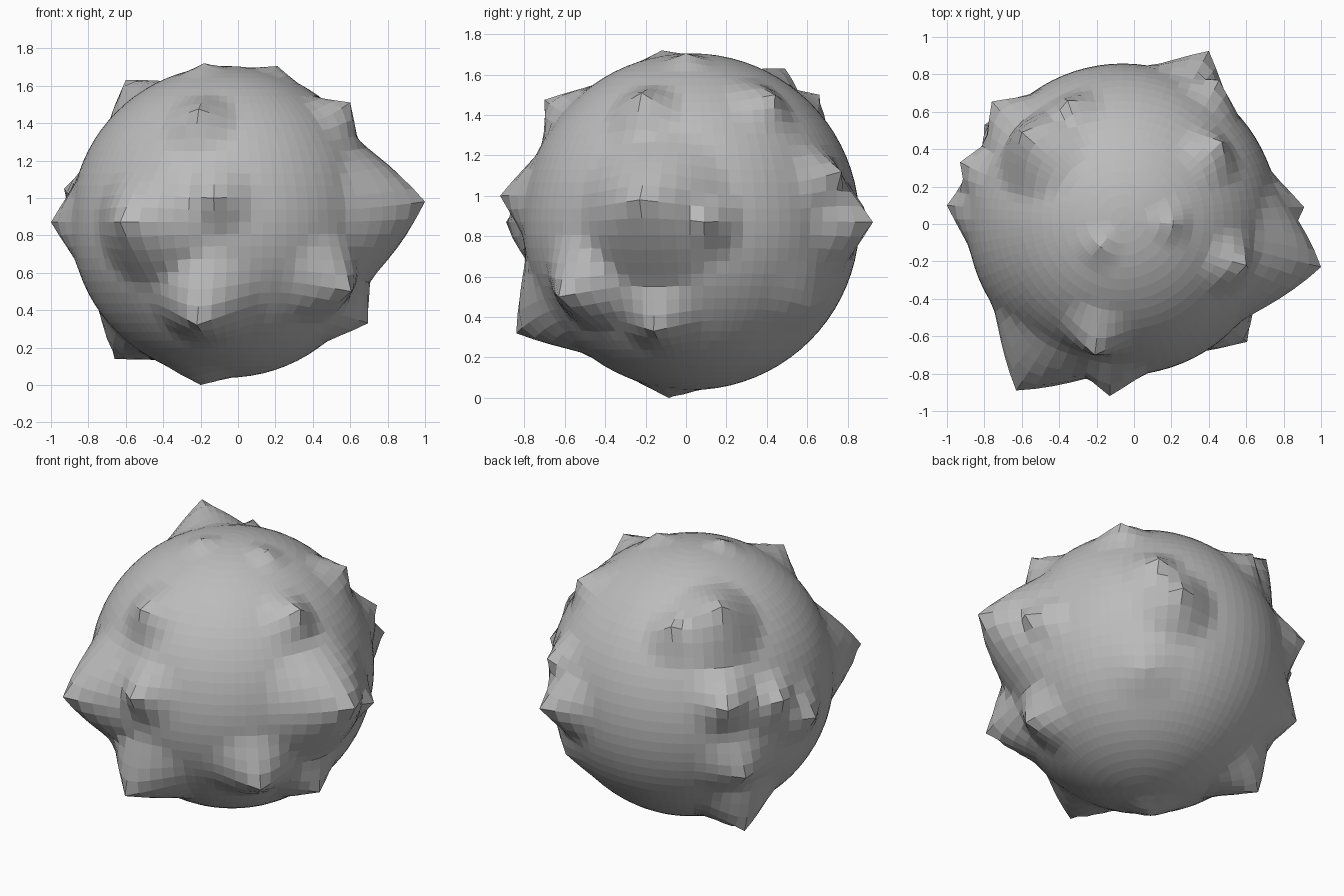
import bpy, bmesh
from mathutils import Vector

if "Cube" in bpy.data.objects:
    bpy.data.objects.remove(bpy.data.objects["Cube"])

CENTRE = Vector((-0.06, 0.025, 0.872))
RADIUS = 0.833

# spikes: tip x, y, z and base radius as an angle in radians
SPIKES = [
    (1.00, -0.23, 0.98, 0.50), (-1.00, 0.10, 0.87, 0.28),
    (-0.63, -0.89, 0.87, 0.45), (-0.22, -0.84, 0.32, 0.38),
    (0.605, -0.63, 0.50, 0.34), (0.695, -0.16, 0.33, 0.28),
    (0.60, -0.22, 1.51, 0.25), (0.21, 0.00, 1.705, 0.17),
    (-0.18, -0.12, 1.72, 0.17), (-0.60, 0.49, 1.63, 0.36),
    (-0.355, 0.66, 1.50, 0.24), (-0.21, -0.70, 1.475, 0.26),
    (-0.13, -0.92, 1.00, 0.27), (-0.66, 0.345, 0.14, 0.33),
    (-0.20, -0.085, 0.00, 0.26), (0.40, 0.925, 0.87, 0.31),
    (0.91, 0.09, 0.87, 0.25), (0.455, 0.77, 1.12, 0.26),
    (0.47, 0.44, 1.50, 0.24), (-0.80, 0.53, 0.59, 0.30),
    (-0.93, 0.33, 1.05, 0.25), (-0.76, 0.655, 1.06, 0.28),
    (0.43, 0.615, 0.45, 0.30),
]

# round body
bm = bmesh.new()
bmesh.ops.create_uvsphere(bm, u_segments=80, v_segments=40, radius=1.0)
bm.verts.ensure_lookup_table()
start = [v.co.normalized() for v in bm.verts]
shift = [Vector() for _ in start]
lift = [0.0] * len(start)
tips = {}

# pull the skin out to each tip, fading towards the base of the spike
for x, y, z, spread in SPIKES:
    arm = Vector((x, y, z)) - CENTRE
    aim, height = arm.normalized(), arm.length - RADIUS
    near = max(range(len(start)), key=lambda i: start[i].dot(aim))
    tips[near] = Vector((x, y, z))
    for i, d in enumerate(start):
        t = d.angle(start[near], 0.0) / spread
        if t < 1:
            fall = (1 - t) ** 1.4
            shift[i] += (aim - start[near]) * fall
            lift[i] = max(lift[i], height * fall)

for i, v in enumerate(bm.verts):
    v.co = CENTRE + (start[i] + shift[i]).normalized() * (RADIUS + lift[i])
    if i in tips:
        v.co = tips[i]

mesh = bpy.data.meshes.new("spiky_ball")
bm.to_mesh(mesh)
bm.free()
grey = bpy.data.materials.new("plain grey")
grey.diffuse_color = (0.5, 0.5, 0.5, 1)
grey.use_nodes = True
grey.node_tree.nodes["Principled BSDF"].inputs["Base Color"].default_value = grey.diffuse_color
mesh.materials.append(grey)
ball = bpy.data.objects.new("spiky_ball", mesh)
bpy.context.collection.objects.link(ball)
